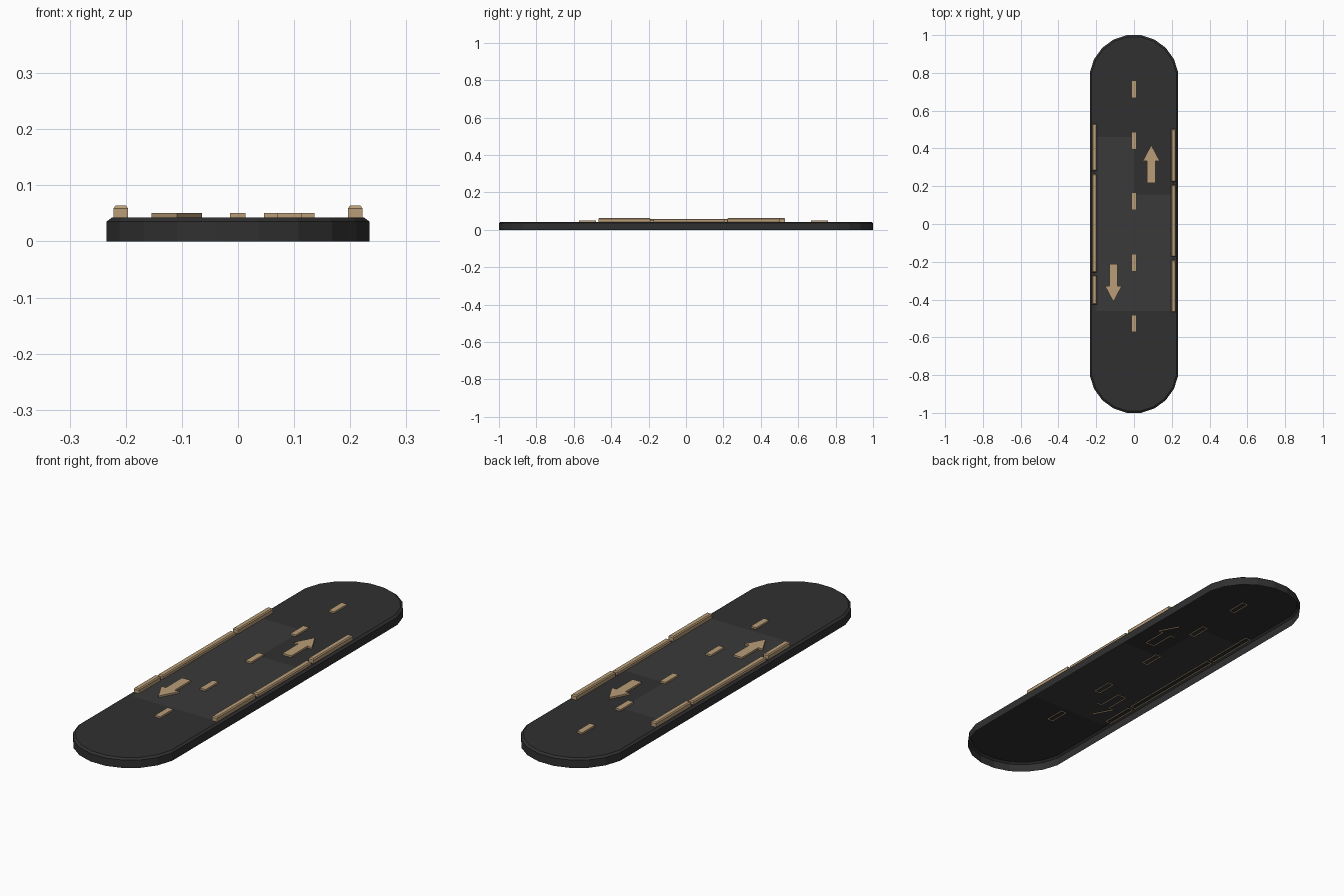
import bpy, bmesh
from math import sin, cos, radians

if "Cube" in bpy.data.objects:
    bpy.data.objects.remove(bpy.data.objects["Cube"])


def material(name, rgb):
    m = bpy.data.materials.new(name)
    m.diffuse_color = (*rgb, 1)
    m.use_nodes = True
    m.node_tree.nodes["Principled BSDF"].inputs["Base Color"].default_value = m.diffuse_color
    return m


ASPHALT = material("asphalt", (0.03, 0.03, 0.03))
PATCH = material("asphalt_patch", (0.042, 0.042, 0.042))
TAN = material("tan_marking", (0.49, 0.34, 0.19))


def shell(name, rings, mats, edit=None):
    """Open-bottomed body: stacked counter-clockwise rings capped on top."""
    bm = bmesh.new()
    loops = [[bm.verts.new((x, y, z)) for x, y in pts] for pts, z in rings]
    n = len(loops[0])
    for lo, hi in zip(loops, loops[1:]):
        for i in range(n):
            j = (i + 1) % n
            bm.faces.new((lo[i], lo[j], hi[j], hi[i]))
    cap = bm.faces.new(loops[-1])
    if edit:
        edit(bm, cap)
    bm.normal_update()
    me = bpy.data.meshes.new(name)
    bm.to_mesh(me)
    bm.free()
    for m in mats:
        me.materials.append(m)
    ob = bpy.data.objects.new(name, me)
    bpy.context.collection.objects.link(ob)
    return ob


def rect(x0, x1, y0, y1, inset=0.0):
    x0, x1, y0, y1 = x0 + inset, x1 - inset, y0 + inset, y1 - inset
    return [(x0, y0), (x1, y0), (x1, y1), (x0, y1)]


def stadium(inset=0.0):
    r = 0.2369 - inset
    end = [(r * cos(radians(a)), r * sin(radians(a)) + 0.766) for a in range(9, 180, 18)]
    return end + [(-x, -y) for x, y in end]


TOP = 0.043   # road surface
LOW = 0.038   # markings sink slightly through the surface


# Road slab, with the lighter resurfaced area cut into its top face
def patch(bm, cap):
    cuts = [((-0.205, 0, TOP), (1, 0, 0)), ((0, 0, TOP), (1, 0, 0)),
            ((0.2, 0, TOP), (1, 0, 0)), ((0, 0.46, TOP), (0, 1, 0)),
            ((0, 0.155, TOP), (0, 1, 0)), ((0, -0.46, TOP), (0, 1, 0))]
    for co, no in cuts:
        faces = [f for f in bm.faces if all(v.co.z > TOP - 1e-4 for v in f.verts)]
        geom = faces + list({e for f in faces for e in f.edges})
        geom += list({v for f in faces for v in f.verts})
        bmesh.ops.bisect_plane(bm, geom=geom, plane_co=co, plane_no=no, dist=1e-6)
    for f in bm.faces:
        c = f.calc_center_median()
        if c.z > TOP - 1e-4 and abs(c.x) < 0.203 and -0.46 < c.y < (0.46 if c.x < 0 else 0.155):
            f.material_index = 1


shell("road_slab", [(stadium(), 0), (stadium(), 0.0355), (stadium(0.01), TOP)],
      [ASPHALT, PATCH], patch)

# Kerb rails on both sides: (y start, y end, top height)
KERBS = {
    "left": (-0.222, -0.196, [(-0.426, -0.272, 0.064), (-0.256, 0.264, 0.059), (0.281, 0.53, 0.064)]),
    "right": (0.196, 0.222, [(-0.467, -0.191, 0.064), (-0.173, 0.207, 0.059), (0.223, 0.502, 0.064)]),
}
for side, (x0, x1, parts) in KERBS.items():
    for i, (y0, y1, z) in enumerate(parts):
        shell(f"kerb_{side}_{i + 1}",
              [(rect(x0, x1, y0, y1), LOW), (rect(x0, x1, y0, y1), z - 0.005),
               (rect(x0, x1, y0, y1, 0.004), z)], [TAN])

# Centre line dashes
for i, y in enumerate((0.713, 0.44, 0.12, -0.205, -0.527)):
    r = rect(-0.014, 0.013, y - 0.046, y + 0.046)
    shell(f"centre_dash_{i + 1}", [(r, LOW), (r, 0.051)], [TAN])

# Lane arrows, one per direction
ARROW = [(-0.022, 0), (0.022, 0), (0.022, 0.115), (0.045, 0.115),
         (0, 0.2), (-0.045, 0.115), (-0.022, 0.115)]
for name, x, y, s in (("right", 0.0915, 0.218, 1), ("left", -0.109, -0.212, -1)):
    pts = [(x + s * px, y + s * py) for px, py in ARROW]
    shell(f"lane_arrow_{name}", [(pts, LOW), (pts, 0.051)], [TAN])
